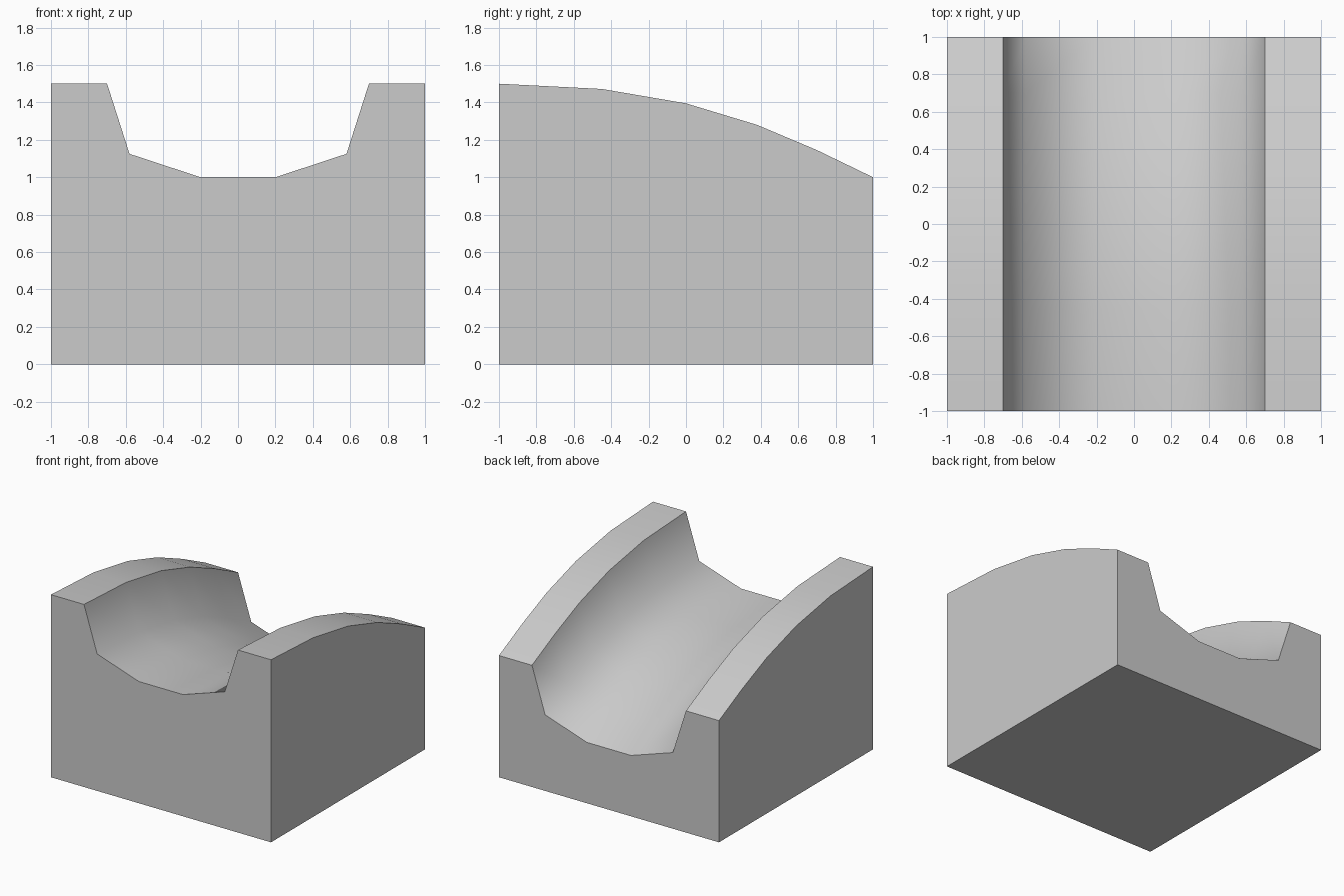
import bpy, bmesh
from math import radians

if "Cube" in bpy.data.objects:
    bpy.data.objects.remove(bpy.data.objects["Cube"])

# Channel cross-section (x, height relative to rim), right half mirrored from left
half = [(-1.0, 0.0), (-0.7, 0.0), (-0.58, -0.375), (-0.2, -0.5)]
profile = half + [(-x, z) for x, z in reversed(half)]
# Rim curve along the depth (y, z), falling toward the back
rim = [(-1.0, 1.5), (-0.45, 1.472), (0.0, 1.395), (0.38, 1.28), (0.7, 1.145), (1.0, 1.0)]

bm = bmesh.new()

# Channelled top surface: the section swept along the rim curve
rows = [[bm.verts.new((x, y, z + dz)) for x, dz in profile] for y, z in rim]
for a, b in zip(rows, rows[1:]):
    for i in range(len(profile) - 1):
        bm.faces.new((a[i], a[i + 1], b[i + 1], b[i]))

# Base corners, underside and four upright walls
fl, fr, br, bl = [bm.verts.new((x, y, 0)) for x, y in ((-1, -1), (1, -1), (1, 1), (-1, 1))]
bm.faces.new((fl, bl, br, fr))
bm.faces.new([fl, fr] + rows[0][::-1])
bm.faces.new([br, bl] + rows[-1])
bm.faces.new([fr, br] + [r[-1] for r in reversed(rows)])
bm.faces.new([bl, fl] + [r[0] for r in rows])
bmesh.ops.recalc_face_normals(bm, faces=bm.faces)

mesh = bpy.data.meshes.new("channel_block")
bm.to_mesh(mesh)
bm.free()
block = bpy.data.objects.new("channel_block", mesh)
bpy.context.collection.objects.link(block)

# Smooth channel and rims, crisp outer edges
bpy.context.view_layer.objects.active = block
block.select_set(True)
bpy.ops.object.shade_smooth_by_angle(angle=radians(58))
